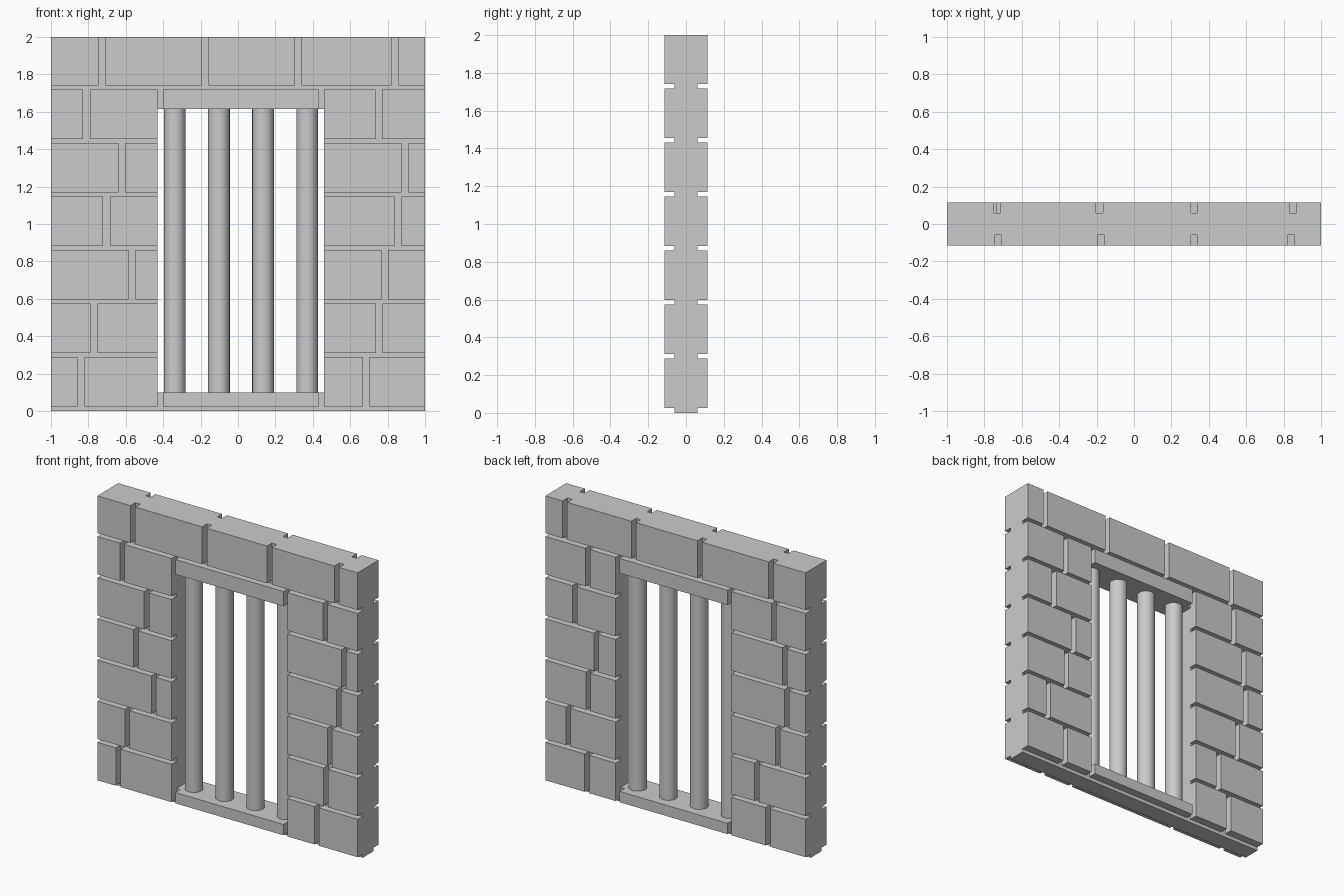
import bpy, bmesh
from math import pi

if "Cube" in bpy.data.objects:
    bpy.data.objects.remove(bpy.data.objects["Cube"])

CORE_Y, FACE_Y = 0.06, 0.115
OPEN_L, OPEN_R, OPEN_B, OPEN_T = -0.43, 0.46, 0.10, 1.615


def mesh_object(name, bm):
    bmesh.ops.recalc_face_normals(bm, faces=bm.faces)
    me = bpy.data.meshes.new(name)
    bm.to_mesh(me)
    bm.free()
    ob = bpy.data.objects.new(name, me)
    bpy.context.collection.objects.link(ob)
    return ob


def add_box(bm, x0, x1, y0, y1, z0, z1):
    for v in bmesh.ops.create_cube(bm, size=1)["verts"]:
        v.co = (x1 if v.co.x > 0 else x0, y1 if v.co.y > 0 else y0, z1 if v.co.z > 0 else z0)


# mortar core: a slab with a window hole
bm = bmesh.new()


def ring(x0, x1, z0, z1, y):
    return [bm.verts.new((x, y, z)) for x, z in ((x0, z0), (x1, z0), (x1, z1), (x0, z1))]


outer_f, outer_b = ring(-1, 1, 0, 2, -CORE_Y), ring(-1, 1, 0, 2, CORE_Y)
hole = (OPEN_L, OPEN_R, OPEN_B, OPEN_T)
inner_f, inner_b = ring(*hole, -CORE_Y), ring(*hole, CORE_Y)
for a, b in ((outer_f, inner_f), (inner_f, inner_b), (inner_b, outer_b), (outer_b, outer_f)):
    for i in range(4):
        j = (i + 1) % 4
        bm.faces.new((a[i], a[j], b[j], b[i]))
mesh_object("mortar_core", bm)

# joint centres (left, right) per course, bottom to top, for each side
joints = {
    "front": [(-0.84, 0.685), (-0.77, 0.755), (-0.567, 0.785), (-0.703, 0.855),
              (-0.622, 0.893), (-0.81, 0.752)],
    "back": [(-0.71, 0.68), (-0.625, 0.825), (-0.785, 0.67), (-0.855, 0.61),
             (-0.84, 0.775), (-0.755, 0.675)],
}
top_joints = {"front": [-0.727, -0.177, 0.322, 0.84], "back": [-0.733, -0.185, 0.322, 0.85]}


def add_course(bm, x0, x1, cuts, y0, y1, z0, z1, gap=0.036):
    edges = [x0] + [e for c in cuts for e in (c - gap / 2, c + gap / 2)] + [x1]
    for a, b in zip(edges[::2], edges[1::2]):
        add_box(bm, a, b, y0, y1, z0, z1)


# stone blocks on both faces
for side, y0, y1 in (("front", -FACE_Y, -CORE_Y), ("back", CORE_Y, FACE_Y)):
    bm = bmesh.new()
    for row, (left, right) in enumerate(joints[side]):
        z = 0.025 + row * 0.286
        add_course(bm, -1, OPEN_L, [left], y0, y1, z, z + 0.263)
        add_course(bm, OPEN_R, 1, [right], y0, y1, z, z + 0.263)
    add_course(bm, -1, 1, top_joints[side], y0, y1, 1.741, 2.0)
    mesh_object(side + "_blocks", bm)

    # sill and lintel facings
    for name, z0, z1 in (("sill", 0.025, OPEN_B), ("lintel", OPEN_T, 1.718)):
        bm = bmesh.new()
        add_box(bm, -0.40, 0.43, y0, y1, z0, z1)
        mesh_object(side + "_" + name, bm)

# window bars
for i in range(4):
    bpy.ops.mesh.primitive_cylinder_add(vertices=24, radius=0.058, depth=OPEN_T - OPEN_B + 0.02,
                                        location=(-0.338 + i * 0.236, 0, (OPEN_T + OPEN_B) / 2))
    bpy.context.object.name = f"window_bar_{i + 1}"
    bpy.ops.object.shade_smooth_by_angle(angle=pi / 6)
